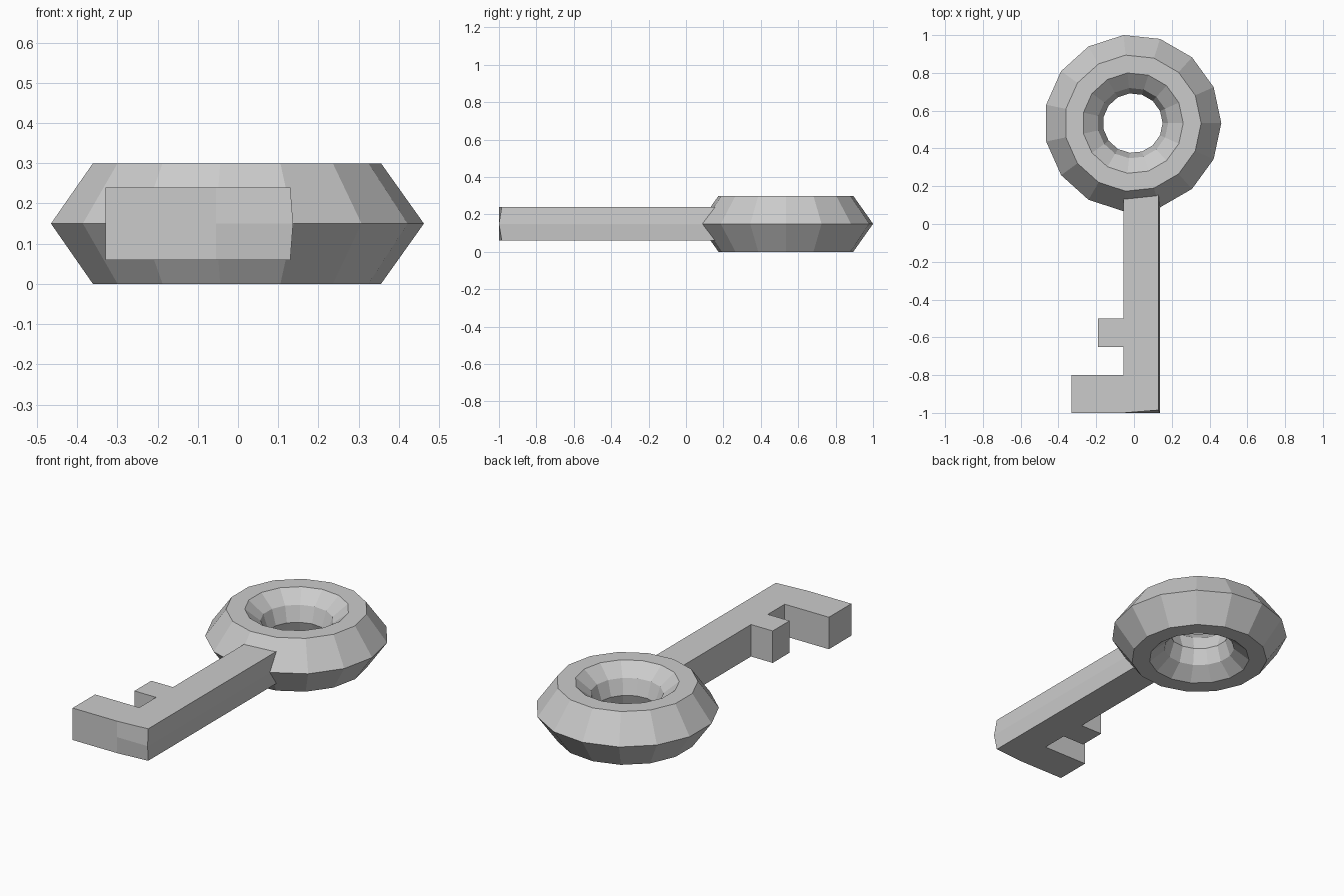
import bpy, bmesh
from math import cos, sin, tau

if "Cube" in bpy.data.objects:
    bpy.data.objects.remove(bpy.data.objects["Cube"])

SIDES = 15
CENTRE = (-0.0065, 0.534)


def make_object(name, bm):
    bmesh.ops.recalc_face_normals(bm, faces=bm.faces[:])
    mesh = bpy.data.meshes.new(name)
    bm.to_mesh(mesh)
    bm.free()
    obj = bpy.data.objects.new(name, mesh)
    bpy.context.collection.objects.link(obj)
    return obj


def bridge(bm, a, b):
    """Quads between two closed loops of equal length."""
    for i in range(len(a)):
        j = (i + 1) % len(a)
        bm.faces.new((a[i], a[j], b[j], b[i]))


# Key bow: faceted cross-section (radius, height) swept round 15 sides
profile = [(0.4687, 0.15), (0.362, 0.30), (0.267, 0.30), (0.187, 0.235),
           (0.158, 0.15), (0.187, 0.065), (0.267, 0.0), (0.362, 0.0)]
bm = bmesh.new()
rings = [[bm.verts.new((CENTRE[0] + r * cos(tau * i / SIDES),
                        CENTRE[1] + r * sin(tau * i / SIDES), z))
          for i in range(SIDES)] for r, z in profile]
for k, ring in enumerate(rings):
    bridge(bm, ring, rings[(k + 1) % len(rings)])
make_object("key_bow", bm)


# Shaft with two teeth: one outline stacked in three levels,
# its right side slightly wider at mid height
def outline(right_x, right_y):
    return [(-0.33, -1), (-0.055, -1), (right_x, right_y), (right_x, 0.18),
            (-0.055, 0.18), (-0.055, -0.5), (-0.19, -0.5), (-0.19, -0.65),
            (-0.055, -0.65), (-0.055, -0.8), (-0.33, -0.8)]


bm = bmesh.new()
levels = [[bm.verts.new((x, y, z)) for x, y in outline(rx, ry)]
          for z, rx, ry in ((0.06, 0.13, -0.985), (0.15, 0.137, -1.0),
                            (0.24, 0.13, -0.985))]
bridge(bm, levels[0], levels[1])
bridge(bm, levels[1], levels[2])
bm.faces.new(levels[0][::-1])
bm.faces.new(levels[2])
make_object("key_shaft_and_teeth", bm)
